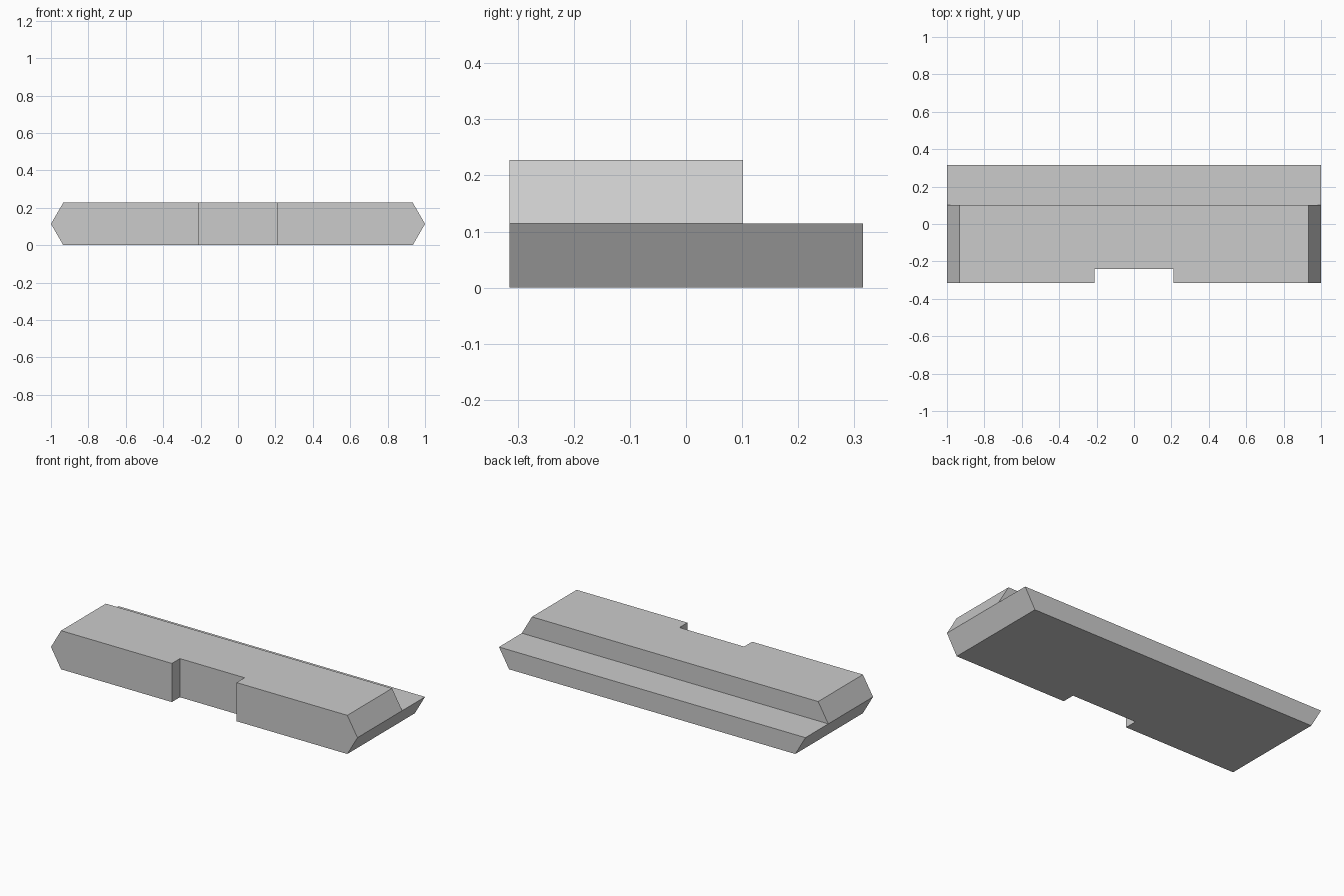
import bpy
import bmesh

cube = bpy.data.objects.get("Cube")
if cube:
    bpy.data.objects.remove(cube, do_unlink=True)

HALF_DEPTH = 0.315
HEIGHT = 0.228
MID = HEIGHT / 2

grey = bpy.data.materials.new("light grey")
grey.use_nodes = True
colour = (0.6, 0.6, 0.6, 1)
grey.diffuse_color = colour
grey.node_tree.nodes["Principled BSDF"].inputs["Base Color"].default_value = colour


def add_prism(name, profile, y0, y1):
    """Extrude an (x, z) profile from y0 to y1."""
    bm = bmesh.new()
    face = bm.faces.new([bm.verts.new((x, y0, z)) for x, z in profile])
    moved = bmesh.ops.extrude_face_region(bm, geom=[face])["geom"]
    verts = [v for v in moved if isinstance(v, bmesh.types.BMVert)]
    bmesh.ops.translate(bm, verts=verts, vec=(0, y1 - y0, 0))
    bmesh.ops.recalc_face_normals(bm, faces=bm.faces)
    mesh = bpy.data.meshes.new(name)
    bm.to_mesh(mesh)
    bm.free()
    mesh.materials.append(grey)
    obj = bpy.data.objects.new(name, mesh)
    bpy.context.collection.objects.link(obj)
    return obj


def box_profile(half, z0, z1):
    return [(-half, z0), (half, z0), (half, z1), (-half, z1)]


# Long bar with pointed ends
right_side = [(0.934, 0), (1, MID), (0.934, HEIGHT)]
bar = add_prism("bar", right_side + [(-x, z) for x, z in reversed(right_side)],
                -HALF_DEPTH, HALF_DEPTH)

# Rear step and front notch
cutters = [
    add_prism("step_cutter", box_profile(1.2, MID, 0.4), 0.102, 0.5),
    add_prism("notch_cutter", box_profile(0.211, -0.1, 0.4), -0.5, -0.24),
]
for cutter in cutters:
    cut = bar.modifiers.new(cutter.name, "BOOLEAN")
    cut.operation = "DIFFERENCE"
    cut.solver = "EXACT"
    cut.object = cutter

# Bake the cuts, then drop the cutters
bpy.context.view_layer.update()
graph = bpy.context.evaluated_depsgraph_get()
result = bpy.data.meshes.new_from_object(bar.evaluated_get(graph))
bar.modifiers.clear()
bar.data = result
for cutter in cutters:
    bpy.data.objects.remove(cutter, do_unlink=True)
